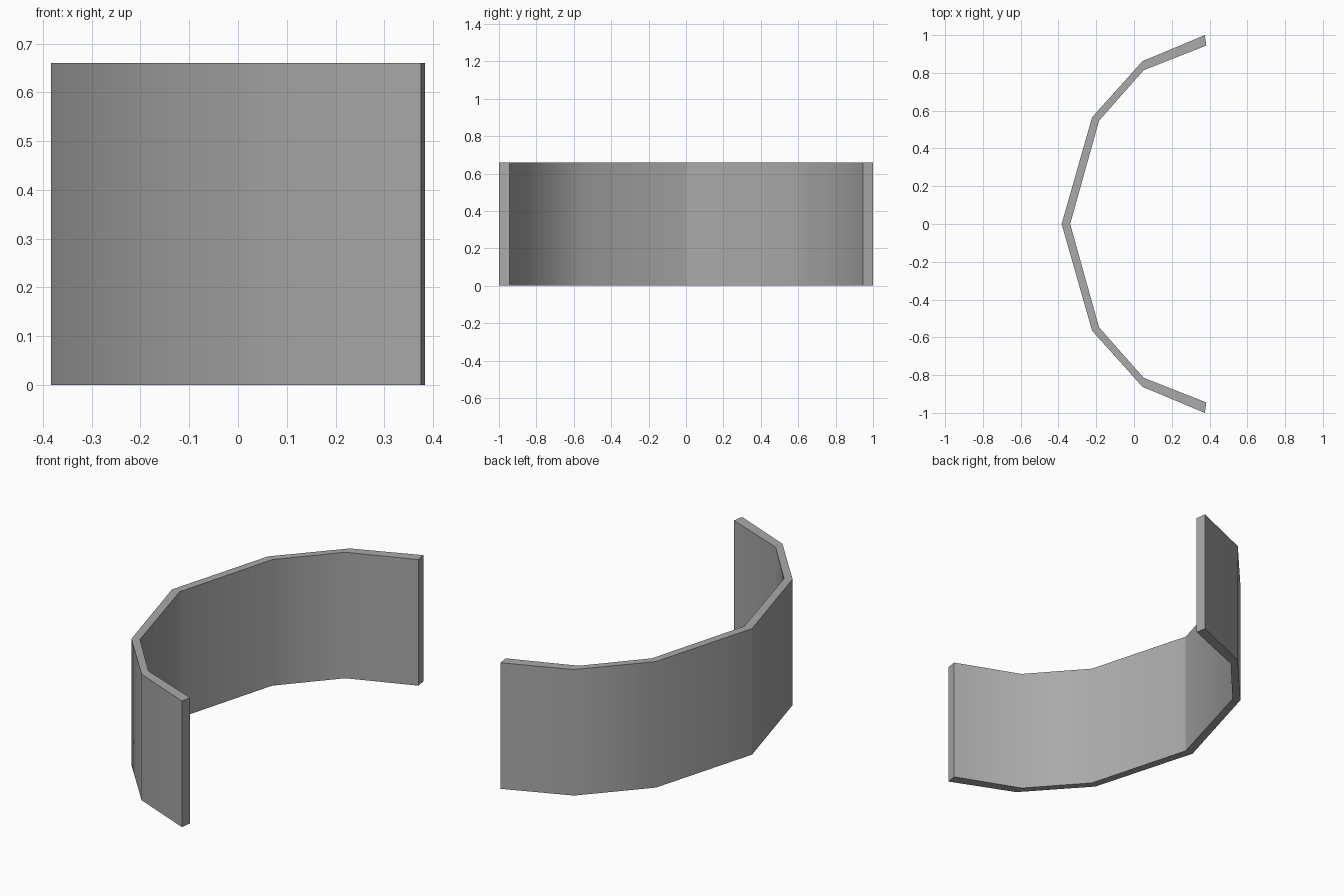
import bpy, bmesh, math

cube = bpy.data.objects.get("Cube")
if cube:
    bpy.data.objects.remove(cube, do_unlink=True)

HEIGHT = 0.66
# Half profiles of the wall, from the middle to the free end
OUTER = [(-0.383, 0), (-0.222, 0.565), (0.045, 0.862), (0.375, 1.0)]
INNER = [(-0.338, 0), (-0.185, 0.547), (0.051, 0.814), (0.383, 0.945)]


def mirrored(half):
    """Full profile from the -y end to the +y end."""
    return [(x, -y) for x, y in reversed(half[1:])] + half


# Plain grey material
grey = bpy.data.materials.new("grey")
grey.use_nodes = True
colour = (0.4, 0.4, 0.4, 1)
grey.diffuse_color = colour
grey.node_tree.nodes["Principled BSDF"].inputs["Base Color"].default_value = colour

# Curved wall: strip of quads in plan, extruded upwards
bm = bmesh.new()
outer = [bm.verts.new((x, y, 0)) for x, y in mirrored(OUTER)]
inner = [bm.verts.new((x, y, 0)) for x, y in mirrored(INNER)]
for i in range(len(outer) - 1):
    bm.faces.new((outer[i], inner[i], inner[i + 1], outer[i + 1]))
top = bmesh.ops.extrude_face_region(bm, geom=bm.faces[:], use_keep_orig=True)
bmesh.ops.translate(bm, vec=(0, 0, HEIGHT),
                    verts=[g for g in top["geom"] if isinstance(g, bmesh.types.BMVert)])
bmesh.ops.recalc_face_normals(bm, faces=bm.faces[:])

mesh = bpy.data.meshes.new("curved_wall")
bm.to_mesh(mesh)
bm.free()
mesh.materials.append(grey)
wall = bpy.data.objects.new("curved_wall", mesh)
bpy.context.collection.objects.link(wall)

# Smooth along the curve, sharp at the middle fold and the rims
bpy.ops.object.select_all(action="DESELECT")
wall.select_set(True)
bpy.context.view_layer.objects.active = wall
bpy.ops.object.shade_smooth_by_angle(angle=math.radians(30))
